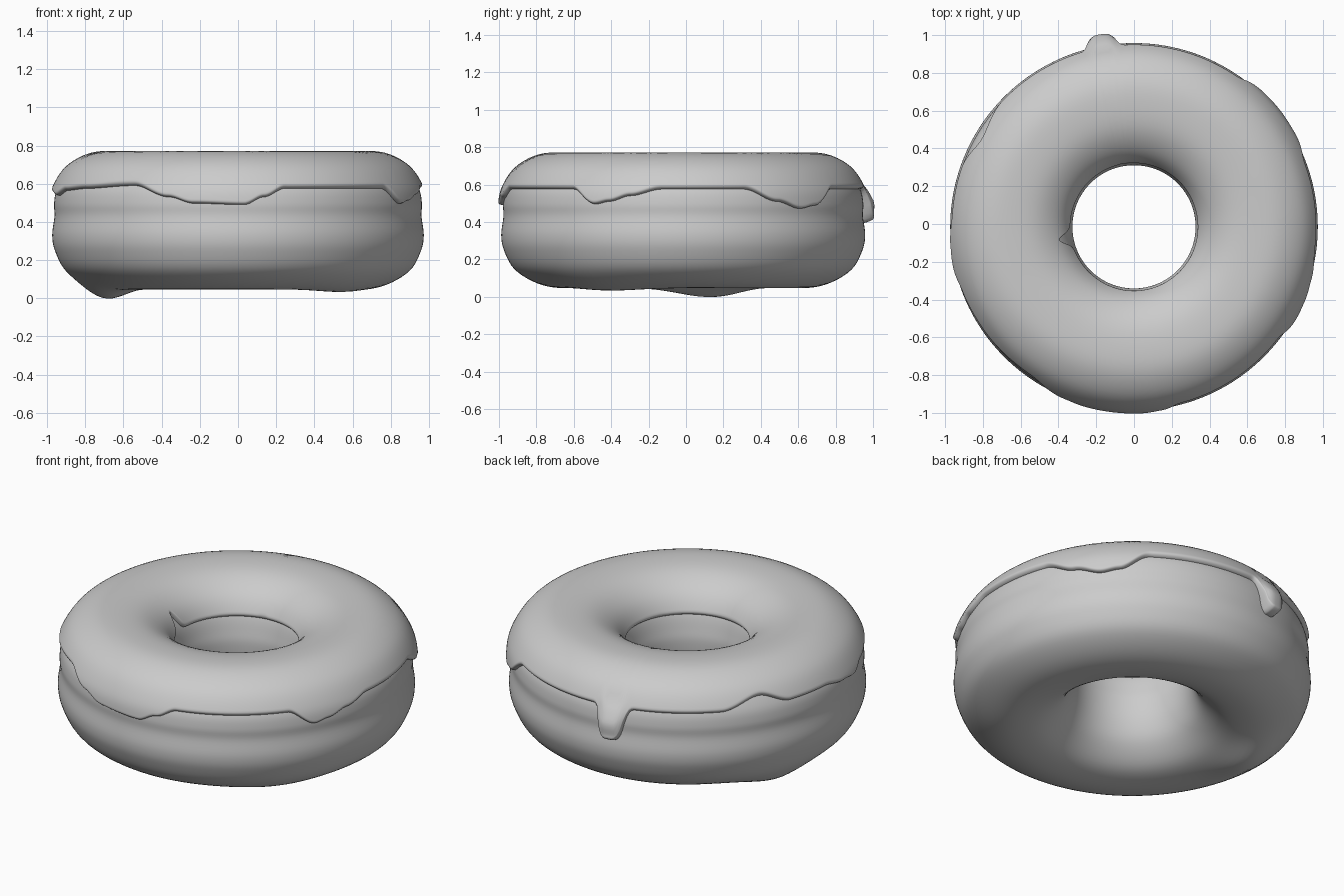
import bpy, bmesh
from math import sin, cos, pi, exp, sqrt, atan2, degrees
from mathutils import Vector

if "Cube" in bpy.data.objects:
    bpy.data.objects.remove(bpy.data.objects["Cube"])

CENTRE_Y = -0.015
N_ANG = 480

# Closed dough cross-section (radius, z), from the bottom outwards
SECTION = [(.645, .047), (.78, .072), (.90, .145), (.957, .245), (.973, .33),
           (.961, .43), (.963, .50), (.945, .58), (.88, .675), (.77, .735),
           (.645, .745), (.52, .725), (.42, .665), (.362, .58), (.335, .48),
           (.326, .40), (.34, .28), (.39, .17), (.50, .075)]

# Outer icing edge height by angle in degrees
EDGE = [(0, .575), (20, .575), (31, .51), (40, .472), (46, .487), (56, .575),
        (136, .575), (150, .63), (161, .575), (176, .575), (186, .55), (193, .537),
        (201, .565), (214, .575), (235, .59), (248, .53), (256, .497), (272, .49),
        (278, .53), (285, .575), (322, .575), (331, .495), (336, .51), (343, .54),
        (353, .575), (360, .575)]


def section(u):
    """Catmull-Rom point on the cross-section."""
    n = len(SECTION)
    i = int(u // 1)
    t = u - i
    a, b, c, d = (Vector(SECTION[(i + k) % n]) for k in (-1, 0, 1, 2))
    return 0.5 * (2 * b + (c - a) * t + (2 * a - 5 * b + 4 * c - d) * t * t
                  + (3 * b - a - 3 * c + d) * t ** 3)


def normal(u):
    d = (section(u + .01) - section(u - .01)).normalized()
    return Vector((d.y, -d.x))


def find_height(lo, hi, z):
    """Parameter between lo and hi where the section has height z."""
    rising = section(hi).y > section(lo).y
    for _ in range(22):
        mid = (lo + hi) / 2
        if (section(mid).y < z) == rising:
            lo = mid
        else:
            hi = mid
    return lo


def edge_height(deg):
    for (a0, z0), (a1, z1) in zip(EDGE, EDGE[1:]):
        if a0 <= deg <= a1:
            t = (deg - a0) / (a1 - a0)
            return z0 + (z1 - z0) * t * t * (3 - 2 * t)


def ring_mesh(name, loops):
    """Skin a closed ring of closed loops."""
    bm = bmesh.new()
    rings = [[bm.verts.new(p) for p in loop] for loop in loops]
    n, m = len(rings), len(rings[0])
    for i in range(n):
        a, b = rings[i], rings[(i + 1) % n]
        for j in range(m):
            k = (j + 1) % m
            bm.faces.new((a[j], b[j], b[k], a[k]))
    bmesh.ops.recalc_face_normals(bm, faces=bm.faces)
    me = bpy.data.meshes.new(name)
    bm.to_mesh(me)
    bm.free()
    me.polygons.foreach_set("use_smooth", [True] * len(me.polygons))
    ob = bpy.data.objects.new(name, me)
    bpy.context.collection.objects.link(ob)
    return ob


def place(p, ang):
    return Vector((p.x * cos(ang), p.x * sin(ang) + CENTRE_Y, p.y))


# Dough ring with a lump and slight unevenness underneath
def dough_point(u, ang):
    v = place(section(u), ang)
    low = max(0, min(1, (.35 - v.z) / .25))
    lump = exp(-((v.x + .70) / .14) ** 2 - ((v.y - .14) / .24) ** 2)
    small = exp(-((v.x - .55) / .2) ** 2 - ((v.y + .42) / .25) ** 2)
    v.z -= low * (.053 * lump + .014 * small)
    return v


STEPS = len(SECTION) * 5
ring_mesh("dough", [[dough_point(j / 5, 2 * pi * i / 180) for j in range(STEPS)]
                    for i in range(180)])

# Icing shell that follows the dough top and ends in a rounded wavy lip
K = 40
loops = []
for i in range(N_ANG):
    ang = 2 * pi * i / N_ANG
    deg = degrees(ang)
    drip = exp(-abs((deg - 100) / 4.3) ** 3.5)
    notch = exp(-abs((deg - 190) / 6) ** 2)
    u0 = find_height(4.6, 9.8, edge_height(deg) - .19 * drip)
    u1 = find_height(10.2, 15, .565 + .09 * notch)
    top, under = [], []
    for k in range(K + 1):
        s = (1 - cos(pi * k / K)) / 2
        u = u0 + (u1 - u0) * s
        p, n = section(u), normal(u)
        e = min(1, min(s, 1 - s) * 1.0 / .025)
        swell = max(0, min(1, (.60 - p.y) / .1)) if s < .5 else 0
        h = (.026 + .045 * drip * swell) * sqrt(1 - (1 - e) ** 2)
        top.append(place(p + n * h, ang))
        if 0 < k < K:
            under.append(place(p - n * .004, ang))
    loops.append(top + under[::-1])
ring_mesh("icing", loops)
